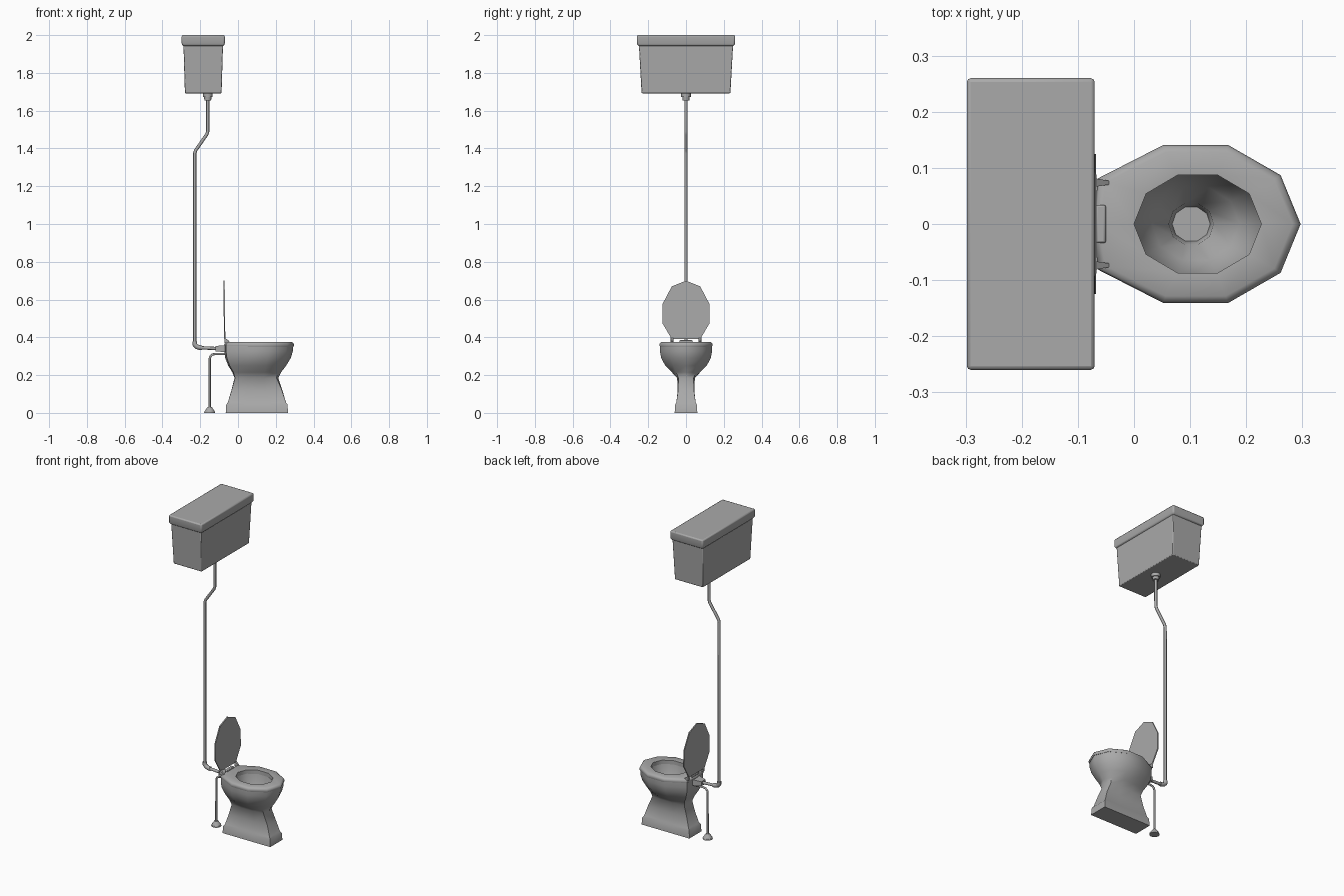
import bpy, bmesh, math
from mathutils import Matrix, Vector

cube = bpy.data.objects.get("Cube")
if cube:
    bpy.data.objects.remove(cube, do_unlink=True)

grey = bpy.data.materials.new("plain grey")
grey.use_nodes = True
grey.diffuse_color = (0.4, 0.4, 0.4, 1)
grey.node_tree.nodes["Principled BSDF"].inputs["Base Color"].default_value = (0.4, 0.4, 0.4, 1)


def finish(name, bm, angle=40):
    bmesh.ops.recalc_face_normals(bm, faces=bm.faces[:])
    mesh = bpy.data.meshes.new(name)
    bm.to_mesh(mesh)
    bm.free()
    mesh.materials.append(grey)
    mesh.shade_smooth()
    mesh.set_sharp_from_angle(angle=math.radians(angle))
    obj = bpy.data.objects.new(name, mesh)
    bpy.context.scene.collection.objects.link(obj)
    return obj


def loft(name, rings, closed=False, angle=40):
    """Skin a list of equal point rings; cap the ends unless the loft is closed."""
    bm = bmesh.new()
    loops = [[bm.verts.new(p) for p in ring] for ring in rings]
    pairs = list(zip(loops, loops[1:]))
    if closed:
        pairs.append((loops[-1], loops[0]))
    else:
        bm.faces.new(loops[0])
        bm.faces.new(loops[-1])
    n = len(loops[0])
    for a, b in pairs:
        for i in range(n):
            j = (i + 1) % n
            bm.faces.new((a[i], a[j], b[j], b[i]))
    return finish(name, bm, angle)


def box_ring(x0, x1, y, z):
    return [(x0, -y, z), (x1, -y, z), (x1, y, z), (x0, y, z)]


def bevel(obj, width, segments=2):
    mod = obj.modifiers.new("rounded edges", 'BEVEL')
    mod.width = width
    mod.segments = segments


def cone(name, x, z0, z1, r0, r1, sides=12):
    bm = bmesh.new()
    bmesh.ops.create_cone(bm, cap_ends=True, segments=sides, radius1=r0, radius2=r1,
                          depth=z1 - z0, matrix=Matrix.Translation((x, 0, (z0 + z1) / 2)))
    return finish(name, bm)


def pipe(name, points, radius):
    curve = bpy.data.curves.new(name, 'CURVE')
    curve.dimensions = '3D'
    curve.bevel_depth = radius
    curve.bevel_resolution = 2
    curve.use_fill_caps = True
    spline = curve.splines.new('POLY')
    spline.points.add(len(points) - 1)
    for p, (x, z) in zip(spline.points, points):
        p.co = (x, 0, z, 1)
    curve.materials.append(grey)
    obj = bpy.data.objects.new(name, curve)
    bpy.context.scene.collection.objects.link(obj)
    return obj


# Ten-sided outlines: a rounded bowl shape and a rectangular foot shape
ROUND = [(math.cos(k * math.pi / 5), math.sin(k * math.pi / 5)) for k in range(10)]
BOWL = list(ROUND)
BOWL[4], BOWL[5], BOWL[6] = (-0.93, 0.55), (-0.98, 0), (-0.93, -0.55)
half = [(1, 0), (1, 1), (0.33, 1), (-0.33, 1), (-1, 1), (-1, 0)]
FOOT = half + [(x, -y) for x, y in half[4:0:-1]]


def ring(z, cx, ax, ay, foot=0, outline=BOWL):
    return [(cx + ax * (a + (c - a) * foot), ay * (b + (d - b) * foot), z)
            for (a, b), (c, d) in zip(outline, FOOT)]


# Bowl and pedestal in one skin, up the outside and down the inside
loft("bowl_and_pedestal", [
    ring(0, 0.1, 0.165, 0.06, 1),
    ring(0.045, 0.1, 0.162, 0.057, 1),
    ring(0.055, 0.1, 0.154, 0.051, 1),
    ring(0.12, 0.1, 0.135, 0.044, 0.9),
    ring(0.185, 0.097, 0.116, 0.048, 0.6),
    ring(0.215, 0.098, 0.13, 0.078, 0.2),
    ring(0.25, 0.1, 0.155, 0.115),
    ring(0.29, 0.104, 0.175, 0.138),
    ring(0.325, 0.107, 0.183, 0.145),
    ring(0.355, 0.108, 0.184, 0.145),
    ring(0.355, 0.114, 0.118, 0.098, 0, ROUND),
    ring(0.3, 0.113, 0.105, 0.09, 0, ROUND),
    ring(0.25, 0.11, 0.078, 0.068, 0, ROUND),
    ring(0.215, 0.102, 0.04, 0.038, 0, ROUND),
    ring(0.16, 0.102, 0.034, 0.032, 0, ROUND),
], angle=50)

# Seat ring with a softened outer edge
loft("seat", [
    ring(0.35, 0.11, 0.184, 0.145),
    ring(0.36, 0.11, 0.187, 0.148),
    ring(0.37, 0.11, 0.183, 0.145),
    ring(0.376, 0.11, 0.173, 0.135),
    ring(0.374, 0.1135, 0.1135, 0.092, 0, ROUND),
    ring(0.35, 0.1135, 0.1135, 0.092, 0, ROUND),
], closed=True, angle=50)

# Raised lid, standing almost upright
side = [(0.075, 0.39), (0.125, 0.475), (0.125, 0.575), (0.075, 0.67)]
outline = side + [(0, 0.7)] + [(-y, z) for y, z in reversed(side)]
loft("seat_lid", [[(x - 0.012 * (z - 0.39), y, z) for y, z in outline]
                  for x in (-0.074, -0.067)])

# Hinges
bevel(loft("hinge_bar", [box_ring(-0.068, -0.05, 0.034, z) for z in (0.37, 0.386)]), 0.004)
for s, label in ((1, "left"), (-1, "right")):
    loft("hinge_" + label, [
        [(-0.072, s * 0.082, z), (-0.045, s * 0.077, min(z, 0.378)),
         (-0.045, s * 0.07, min(z, 0.378)), (-0.072, s * 0.066, z)]
        for z in (0.37, 0.4)])

# High tank with overhanging cover
bevel(loft("tank", [box_ring(-0.281, -0.087, 0.235, 1.692),
                    box_ring(-0.289, -0.079, 0.25, 1.96)]), 0.004)
bevel(loft("tank_cover", [box_ring(-0.292, -0.076, 0.253, 1.942),
                          box_ring(-0.298, -0.07, 0.26, 1.955),
                          box_ring(-0.298, -0.07, 0.26, 2.0)]), 0.007)

# Flush pipe with its collars
cone("tank_nut", -0.16, 1.672, 1.694, 0.026, 0.026)
cone("tank_collar", -0.16, 1.655, 1.675, 0.018, 0.02)
pipe("flush_pipe", [(-0.16, 1.67), (-0.16, 1.49), (-0.165, 1.475), (-0.224, 1.39),
                    (-0.229, 1.375), (-0.229, 0.36)], 0.0088)
pipe("flush_elbow", [(-0.229, 0.378), (-0.229, 0.362), (-0.218, 0.35),
                     (-0.2, 0.345), (-0.19, 0.345)], 0.013)
pipe("flush_inlet", [(-0.2, 0.345), (-0.1, 0.34)], 0.0088)
loft("inlet_block", [
    [(x, y, z) for y, z in ((-w, 0.34 - h), (w, 0.34 - h), (w, 0.34 + h), (-w, 0.34 + h))]
    for x, w, h in ((-0.12, 0.02, 0.014), (-0.075, 0.032, 0.018), (-0.04, 0.05, 0.018))])

# Water supply rising from the floor
cone("supply_flange", -0.15, 0, 0.008, 0.029, 0.028)
cone("supply_cone", -0.15, 0.008, 0.032, 0.027, 0.011)
pipe("supply_pipe", [(-0.15, 0.02), (-0.15, 0.285), (-0.146, 0.3), (-0.135, 0.309),
                     (-0.12, 0.312), (-0.05, 0.312)], 0.006)
